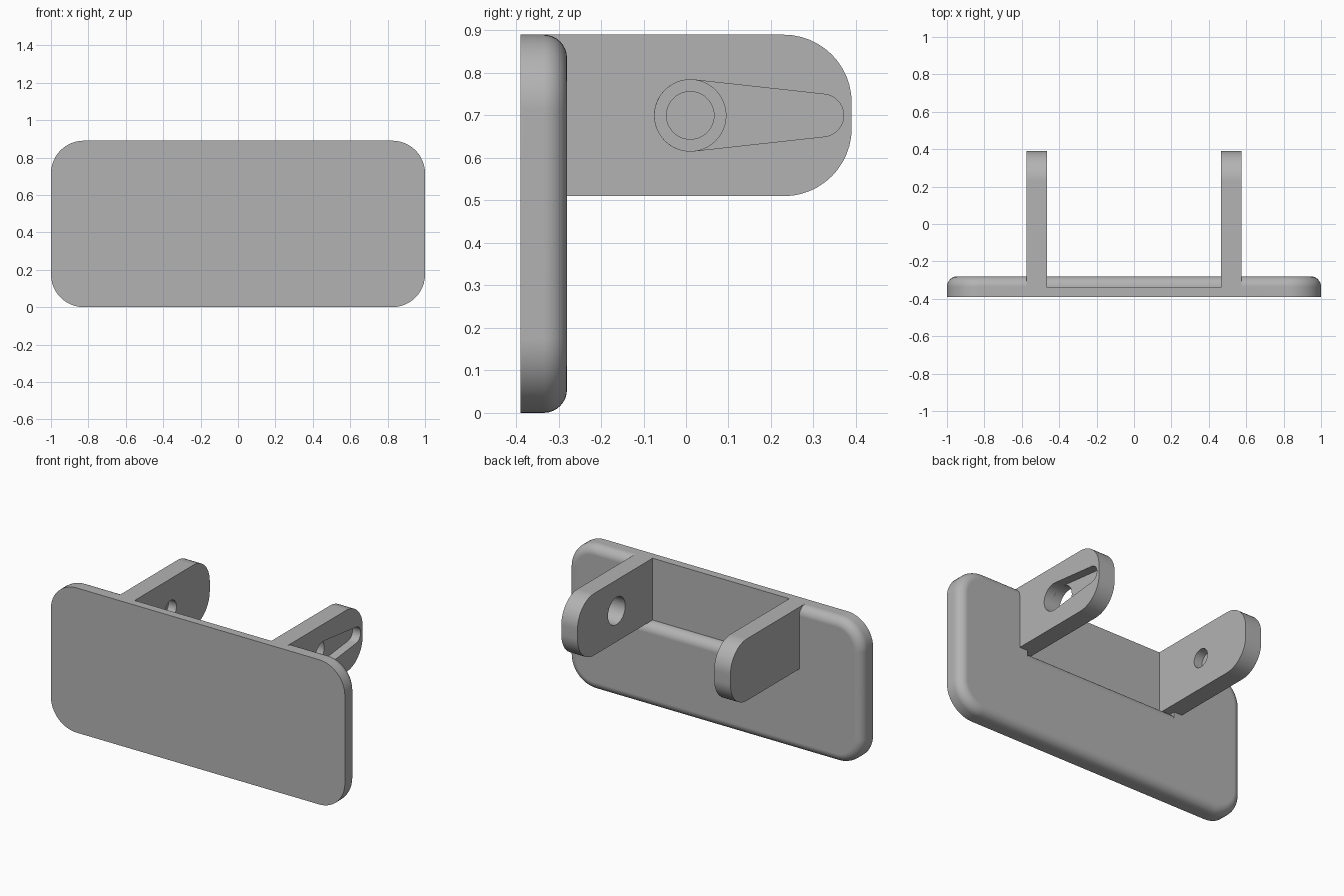
import bpy, bmesh
from math import sin, cos, pi, atan2, acos

cube = bpy.data.objects.get("Cube")
if cube:
    bpy.data.objects.remove(cube, do_unlink=True)

grey = bpy.data.materials.new("mid_grey")
grey.use_nodes = True
COLOUR = (0.45, 0.45, 0.45, 1)
grey.diffuse_color = COLOUR
grey.node_tree.nodes["Principled BSDF"].inputs["Base Color"].default_value = COLOUR


def arc(u, v, r, start, end, steps=12):
    return [(u + r * cos(start + (end - start) * i / steps),
             v + r * sin(start + (end - start) * i / steps)) for i in range(steps + 1)]


def rounded_rect(u, v, r):
    """Outline centred on zero with half sizes u, v and corner radius r."""
    points = []
    for k, (su, sv) in enumerate([(1, 1), (-1, 1), (-1, -1), (1, -1)]):
        points += arc(su * (u - r), sv * (v - r), r, k * pi / 2, (k + 1) * pi / 2)
    return points


def loft(name, rings):
    """Solid through matching rings of 3D points, capped at both ends."""
    bm = bmesh.new()
    rows = [[bm.verts.new(p) for p in ring] for ring in rings]
    n = len(rows[0])
    for a, b in zip(rows, rows[1:]):
        for i in range(n):
            bm.faces.new((a[i], a[(i + 1) % n], b[(i + 1) % n], b[i]))
    bm.faces.new(rows[0])
    bm.faces.new(rows[-1])
    bmesh.ops.recalc_face_normals(bm, faces=bm.faces)
    mesh = bpy.data.meshes.new(name)
    bm.to_mesh(mesh)
    bm.free()
    obj = bpy.data.objects.new(name, mesh)
    bpy.context.collection.objects.link(obj)
    mesh.materials.append(grey)
    return obj


def prism(name, outline, x0, x1):
    """Extrude a (y, z) outline along x."""
    return loft(name, [[(x, y, z) for y, z in outline] for x in (x0, x1)])


def combine(target, tool, operation):
    mod = target.modifiers.new("combine", "BOOLEAN")
    mod.operation, mod.object, mod.solver = operation, tool, "EXACT"
    bpy.context.view_layer.objects.active = target
    bpy.ops.object.modifier_apply(modifier=mod.name)
    bpy.data.objects.remove(tool, do_unlink=True)


FRONT, BACK, TOP, FILLET = -0.39, -0.28, 0.89, 0.055
ARM_IN, ARM_OUT, ARM_LOW = 0.465, 0.575, 0.51
HOLE_Y, HOLE_Z, HOLE_R = 0.01, 0.70, 0.084

# Face plate: rounded rectangle with a filleted rear rim
sections = [(FRONT, 0)] + [(BACK - FILLET + FILLET * sin(a), FILLET * (1 - cos(a)))
                           for a in [i * pi / 16 for i in range(9)]]
bracket = loft("bracket", [
    [(x, y, z + TOP / 2) for x, z in rounded_rect(1 - d, TOP / 2 - d, 0.175 - d)]
    for y, d in sections])

# Thinned area between the arms, with a rounded lower step
step = arc(BACK - FILLET, ARM_LOW - FILLET, FILLET, pi / 2, 0, 8)
pocket = [(-0.34, 1), (-0.34, ARM_LOW)] + step + [(-0.2, ARM_LOW - FILLET), (-0.2, 1)]
combine(bracket, prism("pocket_cutter", pocket, -0.52, 0.52), "DIFFERENCE")

# Two arms with rounded ends
R = 0.16
arm = ([(-0.37, TOP), (-0.37, ARM_LOW)]
       + arc(0.39 - R, ARM_LOW + R, R, -pi / 2, 0)
       + arc(0.39 - R, TOP - R, R, 0, pi / 2))
for side in (-1, 1):
    combine(bracket, prism("arm", arm, side * ARM_IN, side * ARM_OUT), "UNION")

# Tapered lead-in groove on the outer face of the left arm
TIP_Y, TIP_R = 0.321, 0.05
lean = acos((HOLE_R - TIP_R) / (TIP_Y - HOLE_Y))
groove = (arc(HOLE_Y, HOLE_Z, HOLE_R, lean, 2 * pi - lean, 32)
          + arc(TIP_Y, HOLE_Z, TIP_R, -lean, lean, 20))
combine(bracket, prism("groove_cutter", groove, 0.52, 0.7), "DIFFERENCE")

# Through hole in the left arm, blind hole inside the right arm
for r, x0, x1 in ((HOLE_R, 0.4, 0.7), (0.056, -0.52, -0.4)):
    circle = arc(HOLE_Y, HOLE_Z, r, 0, 2 * pi, 48)[:-1]
    combine(bracket, prism("hole_cutter", circle, x0, x1), "DIFFERENCE")

# Smooth fillets, flat faces kept flat
bpy.ops.object.select_all(action="DESELECT")
bracket.select_set(True)
bpy.context.view_layer.objects.active = bracket
bpy.ops.object.shade_smooth_by_angle(angle=pi / 6)
weighted = bracket.modifiers.new("flat_faces", "WEIGHTED_NORMAL")
weighted.keep_sharp = True
